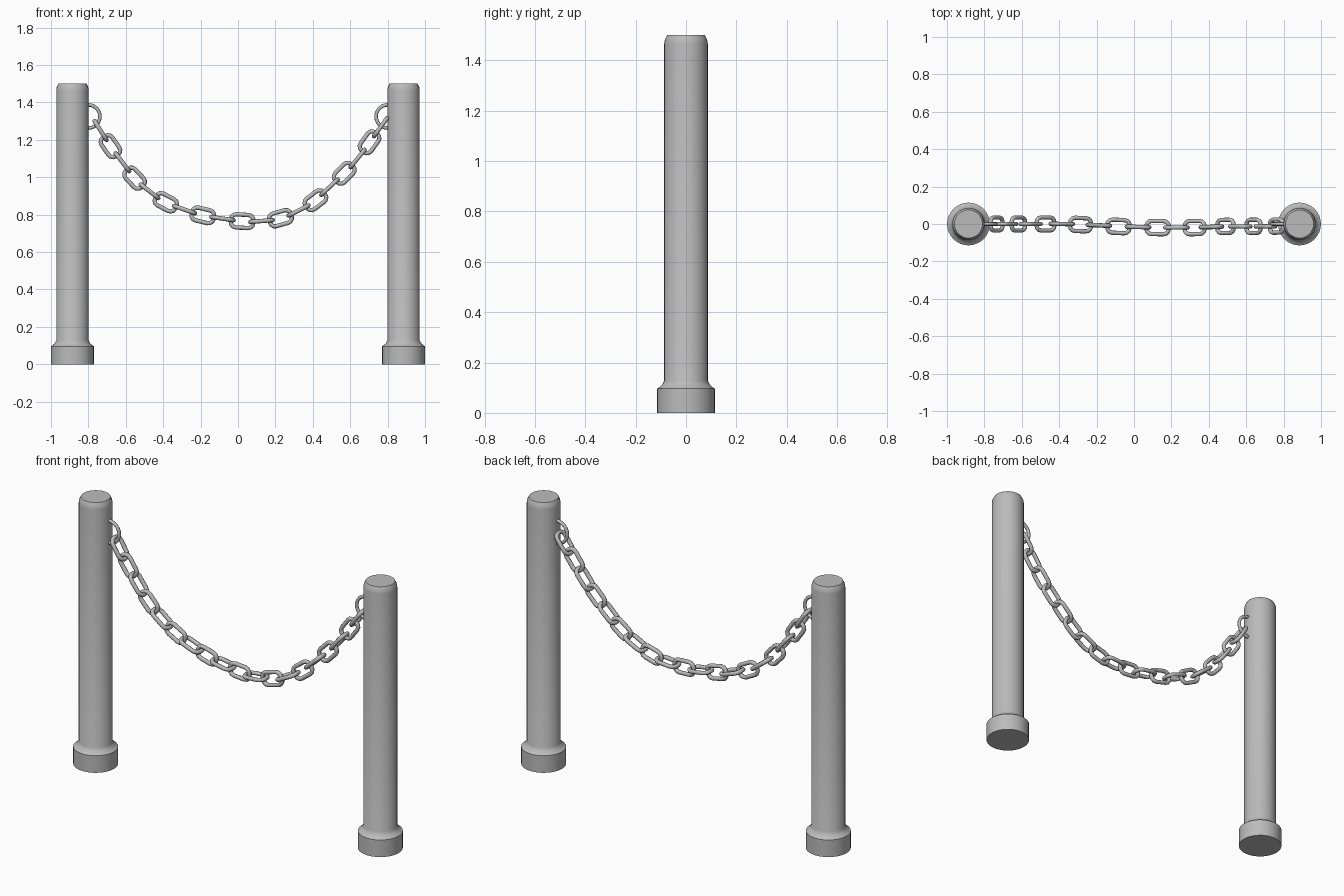
import bpy, bmesh, math
from mathutils import Vector

if "Cube" in bpy.data.objects:
    bpy.data.objects.remove(bpy.data.objects["Cube"])

grey = bpy.data.materials.new("steel_grey")
grey.diffuse_color = (0.5, 0.5, 0.5, 1)
grey.use_nodes = True
grey.node_tree.nodes["Principled BSDF"].inputs["Base Color"].default_value = grey.diffuse_color


def finish(name, bm, angle):
    bmesh.ops.recalc_face_normals(bm, faces=bm.faces[:])
    mesh = bpy.data.meshes.new(name)
    bm.to_mesh(mesh)
    bm.free()
    mesh.materials.append(grey)
    ob = bpy.data.objects.new(name, mesh)
    bpy.context.collection.objects.link(ob)
    bpy.ops.object.select_all(action='DESELECT')
    ob.select_set(True)
    bpy.context.view_layer.objects.active = ob
    bpy.ops.object.shade_smooth_by_angle(angle=math.radians(angle))
    return ob


def bridge_rings(bm, rings, closed):
    n = len(rings[0])
    for i in range(len(rings) if closed else len(rings) - 1):
        a, b = rings[i], rings[(i + 1) % len(rings)]
        for j in range(n):
            k = (j + 1) % n
            bm.faces.new((a[j], a[k], b[k], b[j]))


def post(name, x):
    # turned profile: foot, flare, shaft, rounded top
    profile = [(.1145, 0), (.1145, .096), (.108, .1), (.094, .113), (.0865, .128),
               (.0865, 1.465), (.084, 1.482), (.075, 1.5)]
    bm = bmesh.new()
    rings = [[bm.verts.new((x + r * math.cos(math.tau * i / 32),
                            r * math.sin(math.tau * i / 32), z)) for i in range(32)]
             for r, z in profile]
    bridge_rings(bm, rings, False)
    bm.faces.new(rings[0][::-1])
    bm.faces.new(rings[-1])
    finish(name, bm, 30)


def closed_tube(bm, path, centre, u, v, radius, sides=8):
    # sweep a round wire along a closed planar path given in the (u, v) plane
    w = u.cross(v)
    rings = []
    for i, (a, b) in enumerate(path):
        p, q = path[i - 1], path[(i + 1) % len(path)]
        out = (u * (q[1] - p[1]) - v * (q[0] - p[0])).normalized()
        c = centre + u * a + v * b
        rings.append([bm.verts.new(c + out * radius * math.cos(math.tau * j / sides)
                                   + w * radius * math.sin(math.tau * j / sides))
                      for j in range(sides)])
    bridge_rings(bm, rings, True)


# Posts
post("left_post", -.885)
post("right_post", .885)

# Eye rings set into the posts
for name, x in (("left_ring", -.80), ("right_ring", .80)):
    bm = bmesh.new()
    circle = [(.062 * math.cos(math.tau * i / 24), .062 * math.sin(math.tau * i / 24))
              for i in range(24)]
    closed_tube(bm, circle, Vector((x, 0, 1.325)), Vector((1, 0, 0)), Vector((0, 0, 1)), .0095)
    finish(name, bm, 50)

# Chain: link centres, alternately lying across and standing upright
centres = [(-.735, 0, 1.25), (-.682, 0, 1.166), (-.618, 0, 1.08), (-.553, 0, .995),
           (-.473, 0, .925), (-.386, 0, .866), (-.286, -.003, .827), (-.188, -.007, .796),
           (-.083, -.013, .779), (.022, -.016, .765), (.126, -.019, .766), (.227, -.019, .781),
           (.324, -.019, .822), (.414, -.016, .877), (.489, -.013, .947), (.568, -.013, 1.021),
           (.639, -.013, 1.1), (.703, -.013, 1.187), (.762, -.011, 1.268)]
centres = [Vector(c) for c in centres]

# Rounded link outline: half length, half width, corner radius
L, W, R = .0605, .035, .028
outline = []
for q, (sx, sy) in enumerate(((1, 1), (-1, 1), (-1, -1), (1, -1))):
    for s in range(4):
        a = math.pi / 2 * (q + s / 3)
        outline.append((sx * (L - R) + R * math.cos(a), sy * (W - R) + R * math.sin(a)))

bm = bmesh.new()
for i, c in enumerate(centres):
    t = (centres[min(i + 1, len(centres) - 1)] - centres[max(i - 1, 0)]).normalized()
    up = t.cross(Vector((0, -1, 0))).normalized()
    side = up.cross(t)
    closed_tube(bm, outline, c, t, side if i % 2 == 0 else up, .0115)
finish("chain", bm, 50)
